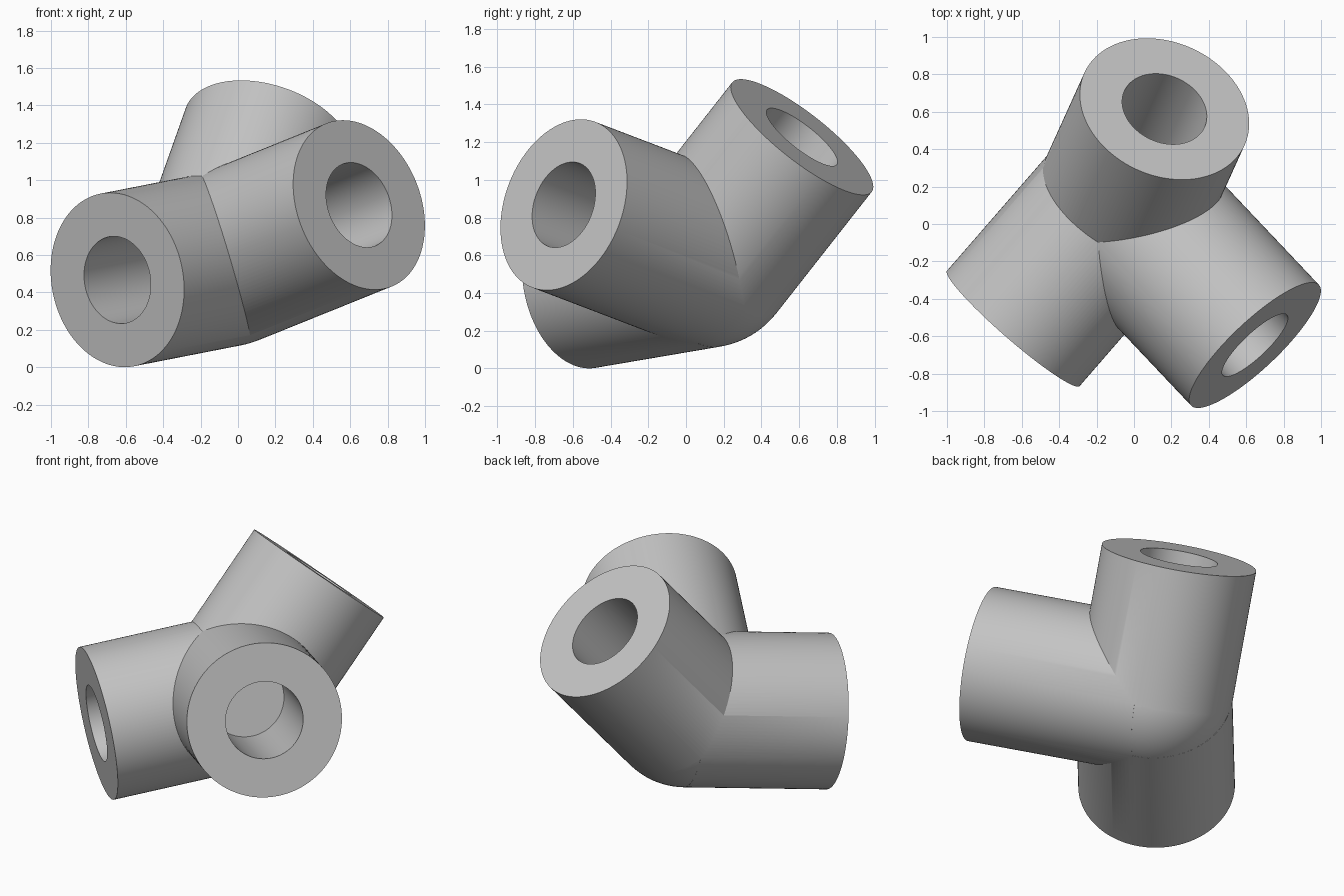
import bpy
import math
from mathutils import Vector

cube = bpy.data.objects.get("Cube")
if cube:
    bpy.data.objects.remove(cube, do_unlink=True)

JOINT = Vector((-0.067, 0.107, 0.58))    # point where the three axes meet
OUTER, BORE = 0.47, 0.235                # socket and hole radii
WEB = 0.26                               # solid core left around the joint
SOCKETS = {
    "right_socket": Vector((-0.645, -0.558, 0.467)),
    "left_socket": Vector((0.647, -0.648, 0.868)),
    "upper_socket": Vector((0.163, 0.615, 1.227)),
}

grey = bpy.data.materials.new("plain grey")
grey.use_nodes = True
colour = (0.55, 0.55, 0.55, 1)
grey.diffuse_color = colour
grey.node_tree.nodes["Principled BSDF"].inputs["Base Color"].default_value = colour


def rod(name, start, end, radius):
    """Closed cylinder running between two points."""
    axis = end - start
    bpy.ops.mesh.primitive_cylinder_add(vertices=128, radius=radius, depth=axis.length)
    ob = bpy.context.object
    ob.name = name
    ob.rotation_euler = axis.to_track_quat('Z', 'Y').to_euler()
    ob.location = (start + end) / 2
    return ob


def combine(target, tool, operation):
    """Apply a boolean and discard the tool."""
    tool.hide_render = True
    bpy.context.view_layer.update()
    mod = target.modifiers.new(operation.title(), 'BOOLEAN')
    mod.operation = operation
    mod.solver = 'EXACT'
    mod.object = tool
    bpy.ops.object.select_all(action='DESELECT')
    target.select_set(True)
    bpy.context.view_layer.objects.active = target
    bpy.ops.object.modifier_apply(modifier=mod.name)
    bpy.data.objects.remove(tool, do_unlink=True)


# Rounded core, a hair smaller than the sockets so it stays inside them
bpy.ops.mesh.primitive_uv_sphere_add(segments=96, ring_count=48,
                                     radius=OUTER - 0.0006, location=JOINT)
connector = bpy.context.object
connector.name = "three_way_connector"

# Outer sockets
for name, end in SOCKETS.items():
    combine(connector, rod(name, JOINT, end, OUTER), 'UNION')

# Blind holes
for name, end in SOCKETS.items():
    axis = (end - JOINT).normalized()
    cutter = rod(name + "_hole", JOINT + axis * WEB, end + axis * 0.1, BORE)
    combine(connector, cutter, 'DIFFERENCE')

# Single colour, smooth barrels with crisp rims
connector.data.materials.clear()
connector.data.materials.append(grey)
for face in connector.data.polygons:
    face.material_index = 0
bpy.ops.object.select_all(action='DESELECT')
connector.select_set(True)
bpy.context.view_layer.objects.active = connector
bpy.ops.object.shade_smooth_by_angle(angle=math.radians(25))
